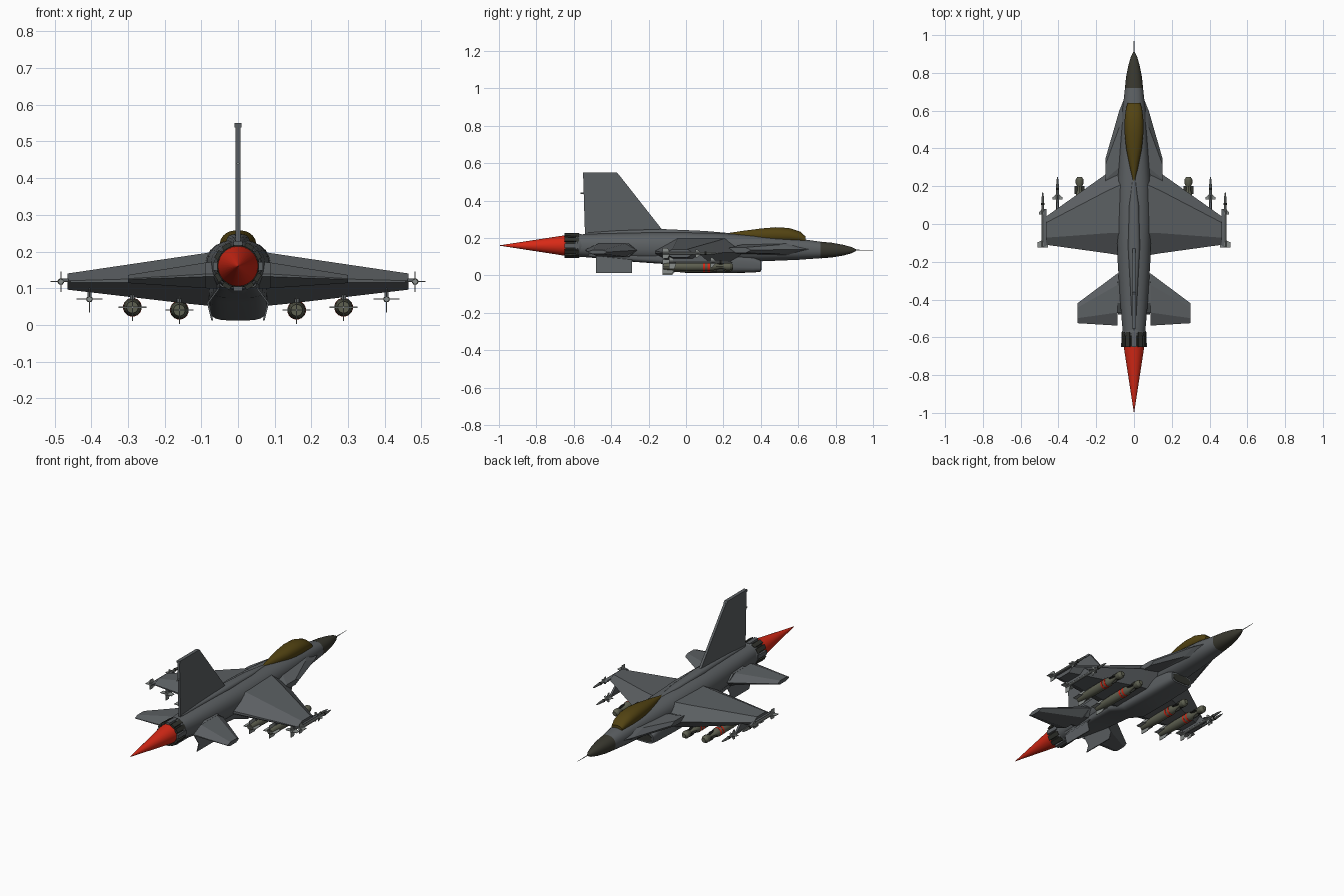
import bpy, bmesh, math
from mathutils import Vector

cube = bpy.data.objects.get("Cube")
if cube:
    bpy.data.objects.remove(cube, do_unlink=True)


def material(name, rgb):
    m = bpy.data.materials.new(name)
    m.use_nodes = True
    col = (*rgb, 1)
    m.diffuse_color = col
    bsdf = m.node_tree.nodes["Principled BSDF"]
    bsdf.inputs["Base Color"].default_value = col
    bsdf.inputs["Roughness"].default_value = 0.6
    return m


GREY = material("airframe grey", (0.105, 0.115, 0.122))
DARK = material("nozzle dark", (0.03, 0.032, 0.026))
NOSE = material("radome dark olive", (0.04, 0.039, 0.028))
AMBER = material("canopy amber", (0.085, 0.056, 0.006))
RED = material("flame red", (0.68, 0.022, 0.008))
STORE = material("missile light grey", (0.25, 0.27, 0.26))
OLIVE = material("bomb olive", (0.11, 0.115, 0.08))


def skin(name, rings, mat, angle=30):
    """Closed surface through matching rings of points, capped at both ends."""
    bm = bmesh.new()
    loops = [[bm.verts.new(p) for p in ring] for ring in rings]
    n = len(loops[0])
    for a, b in zip(loops, loops[1:]):
        for i in range(n):
            j = (i + 1) % n
            bm.faces.new((a[i], a[j], b[j], b[i]))
    bm.faces.new(loops[0])
    bm.faces.new(loops[-1])
    bmesh.ops.remove_doubles(bm, verts=bm.verts, dist=0.00005)
    bmesh.ops.recalc_face_normals(bm, faces=bm.faces)
    me = bpy.data.meshes.new(name)
    bm.to_mesh(me)
    bm.free()
    me.materials.append(mat)
    me.shade_smooth()
    me.set_sharp_from_angle(angle=math.radians(angle))
    ob = bpy.data.objects.new(name, me)
    bpy.context.collection.objects.link(ob)
    return ob


def body(name, stations, mat, power=1.0, n=24, x=0):
    """Loft along y; station = (y, half width, bottom z, top z)."""
    rings = []
    for y, w, lo, hi in stations:
        ring = []
        for i in range(n):
            a = 2 * math.pi * (i + 0.5) / n
            c, s = math.cos(a), math.sin(a)
            ring.append((x + w * math.copysign(abs(c) ** power, c), y,
                         (lo + hi) / 2 + (hi - lo) / 2 * math.copysign(abs(s) ** power, s)))
        rings.append(ring)
    return skin(name, rings, mat)


def turned(name, x, z, profile, mat, n=16):
    """Round part along y; profile = (y, radius)."""
    return body(name, [(y, r, z - r, z + r) for y, r in profile], mat, n=n, x=x)


def panel(name, side, sections, mat, front=0.22, back=0.75):
    """Wing-like part; section = (x, leading y, trailing y, centre z, thickness)."""
    rings = []
    for x, le, te, z, t in sections:
        y1, y2 = le + (te - le) * front, le + (te - le) * back
        rings.append([(side * x, le, z), (side * x, y1, z + t / 2), (side * x, y2, z + t / 2),
                      (side * x, te, z + t * 0.05), (side * x, te, z - t * 0.05),
                      (side * x, y2, z - t / 2), (side * x, y1, z - t / 2)])
    return skin(name, rings, mat, 3)


def plate(name, outline, direction, thick, mat):
    """Flat polygon thickened both ways along a direction."""
    d = Vector(direction).normalized() * thick / 2
    return skin(name, [[Vector(p) - d for p in outline], [Vector(p) + d for p in outline]], mat)


def cross_fins(name, x, z, y0, y1, sweep, span, mat, turn=0):
    for k in range(4):
        a = turn + k * math.pi / 2
        d = Vector((math.cos(a), 0, math.sin(a)))
        c = Vector((x, 0, z))
        pts = [c + d * r + Vector((0, y, 0)) for r, y in
               ((0, y0), (span, y0), (span, y1 - sweep), (0, y1))]
        plate(f"{name}_{k}", pts, (-d.z, 0, d.x), 0.003, mat)


# Fuselage, radome and probe
body("fuselage", [(0.72, 0.048, 0.092, 0.18), (0.6, 0.062, 0.083, 0.198), (0.4, 0.076, 0.075, 0.212),
                  (0.2, 0.088, 0.07, 0.225), (0, 0.092, 0.068, 0.232), (-0.2, 0.087, 0.072, 0.232),
                  (-0.4, 0.075, 0.085, 0.226), (-0.57, 0.06, 0.1, 0.22)], GREY, 0.85)
body("radome", [(0.72, 0.0485, 0.091, 0.181), (0.78, 0.042, 0.096, 0.175), (0.84, 0.03, 0.106, 0.164),
                (0.885, 0.017, 0.118, 0.152), (0.91, 0.004, 0.131, 0.139)], NOSE, 0.9)
turned("nose_probe", 0, 0.135, [(0.9, 0.003), (0.94, 0.002), (1.0, 0.001)], STORE, 6)

# Canopy and spine
body("canopy", [(0.22, 0.003, 0.2, 0.226), (0.3, 0.022, 0.19, 0.238), (0.4, 0.042, 0.18, 0.251),
                (0.48, 0.05, 0.175, 0.258), (0.55, 0.05, 0.175, 0.254), (0.61, 0.043, 0.175, 0.235),
                (0.64, 0.034, 0.175, 0.208)], AMBER, 0.9)
body("spine", [(0.24, 0.008, 0.2, 0.226), (0.1, 0.026, 0.2, 0.238), (-0.12, 0.032, 0.2, 0.248),
               (-0.37, 0.018, 0.2, 0.24), (-0.53, 0.01, 0.2, 0.23)], GREY, 0.7, 16)

# Intake and belly
body("intake_duct", [(0.4, 0.068, 0.02, 0.08), (0.36, 0.073, 0.015, 0.1), (0.2, 0.08, 0.012, 0.12),
                     (0, 0.081, 0.012, 0.13), (-0.13, 0.078, 0.062, 0.13), (-0.3, 0.068, 0.074, 0.13),
                     (-0.52, 0.05, 0.1, 0.13)], GREY, 0.5)
body("intake_mouth", [(0.398, 0.058, 0.028, 0.072), (0.403, 0.058, 0.028, 0.072)], DARK, 0.6)

# Vertical tail with cap and rear light
plate("vertical_tail", [(0, -0.54, 0.215), (0, -0.12, 0.235), (0, -0.36, 0.54), (0, -0.55, 0.54)],
      (1, 0, 0), 0.014, GREY)
plate("tail_cap", [(0, -0.552, 0.538), (0, -0.36, 0.538), (0, -0.37, 0.55), (0, -0.552, 0.55)],
      (1, 0, 0), 0.02, GREY)
turned("tail_light", 0, 0.44, [(-0.565, 0.004), (-0.54, 0.004)], STORE, 8)

# Engine nozzle with petals and flame
turned("nozzle_ring", 0, 0.16, [(-0.56, 0.061), (-0.58, 0.066), (-0.59, 0.062)], GREY, 24)
turned("nozzle_core", 0, 0.16, [(-0.57, 0.06), (-0.645, 0.057)], DARK, 24)
for k in range(12):
    a = 2 * math.pi * k / 12
    out, tan = Vector((math.cos(a), 0, math.sin(a))), Vector((-math.sin(a), 0, math.cos(a)))
    mid = Vector((0, 0, 0.16))
    rings = [[mid + out * (r + dr) + tan * s + Vector((0, y, 0))
              for dr, s in ((-0.006, -0.012), (0.006, -0.012), (0.006, 0.012), (-0.006, 0.012))]
             for y, r in ((-0.572, 0.06), (-0.65, 0.062))]
    skin(f"nozzle_petal_{k}", rings, GREY if k % 3 == 0 else DARK)
turned("flame", 0, 0.16, [(-0.64, 0.055), (-0.66, 0.053), (-1.0, 0.0004)], RED, 32)


def bomb(name, x, z):
    turned(name + "_body", x, z, [(-0.12, 0.016), (-0.06, 0.022), (0, 0.025), (0.13, 0.025),
                                  (0.16, 0.018), (0.18, 0.011), (0.2, 0.011)], OLIVE)
    turned(name + "_head", x, z, [(0.195, 0.012), (0.215, 0.021), (0.235, 0.021), (0.25, 0.012)], OLIVE)
    for i, y in enumerate((0.09, 0.115)):
        turned(f"{name}_band_{i}", x, z, [(y, 0.0258), (y + 0.012, 0.0258)], RED)
    cross_fins(name + "_tail_fin", x, z, -0.125, -0.04, 0.035, 0.038, STORE)
    cross_fins(name + "_front_fin", x, z, 0.16, 0.2, 0.0, 0.027, DARK)


def missile(name, x, z, tail, tip, span):
    turned(name + "_body", x, z, [(tail, 0.007), (tip - 0.04, 0.007), (tip - 0.015, 0.005),
                                  (tip, 0.001)], STORE, 10)
    cross_fins(name + "_tail_fin", x, z, tail, tail + 0.04, 0.012, span, STORE)
    cross_fins(name + "_front_fin", x, z, tip - 0.12, tip - 0.085, 0.025, span * 0.75, STORE)
    turned(name + "_collar", x, z, [(tip - 0.07, 0.009), (tip - 0.06, 0.009)], DARK, 10)


# Paired parts
for label, s in (("left", 1), ("right", -1)):
    panel(label + "_wing", s, [(0.06, 0.32, -0.168, 0.125, 0.15), (0.14, 0.27, -0.155, 0.123, 0.13),
                               (0.465, 0.04, -0.11, 0.118, 0.044)], GREY)
    panel(label + "_strake", s, [(0.045, 0.68, 0.18, 0.14, 0.07), (0.078, 0.6, 0.2, 0.14, 0.05),
                                 (0.15, 0.35, 0.2, 0.135, 0.03)], GREY)
    panel(label + "_tailplane", s, [(0.088, -0.262, -0.538, 0.135, 0.07),
                                    (0.3, -0.42, -0.525, 0.125, 0.022)], GREY)
    panel(label + "_tailplane_root", s, [(0.045, -0.25, -0.47, 0.135, 0.075),
                                         (0.09, -0.264, -0.47, 0.135, 0.07)], GREY)
    plate(label + "_ventral_fin", [(s * 0.052, -0.48, 0.1), (s * 0.052, -0.29, 0.1), (s * 0.082, -0.29, 0.06),
                                   (s * 0.07, -0.29, 0.012), (s * 0.07, -0.48, 0.012),
                                   (s * 0.082, -0.48, 0.06)], (1, 0, 0), 0.005, GREY)
    # Stores under the wing and at the tip
    bomb(label + "_inner_bomb", s * 0.16, 0.04)
    bomb(label + "_outer_bomb", s * 0.288, 0.048)
    missile(label + "_wing_missile", s * 0.405, 0.07, -0.09, 0.25, 0.036)
    missile(label + "_tip_missile", s * 0.483, 0.118, -0.125, 0.17, 0.028)
    plate(label + "_tip_rail", [(s * 0.47, -0.12, 0.118), (s * 0.47, 0.08, 0.118), (s * 0.47, 0.06, 0.126),
                                (s * 0.47, -0.12, 0.126)], (1, 0, 0), 0.016, GREY)
    for i, (x, z) in enumerate(((0.16, 0.055), (0.288, 0.062), (0.405, 0.074))):
        plate(f"{label}_pylon_{i}", [(s * x, -0.07, z), (s * x, 0.12, z), (s * x, 0.08, 0.11),
                                     (s * x, -0.07, 0.11)], (1, 0, 0), 0.012, GREY)
